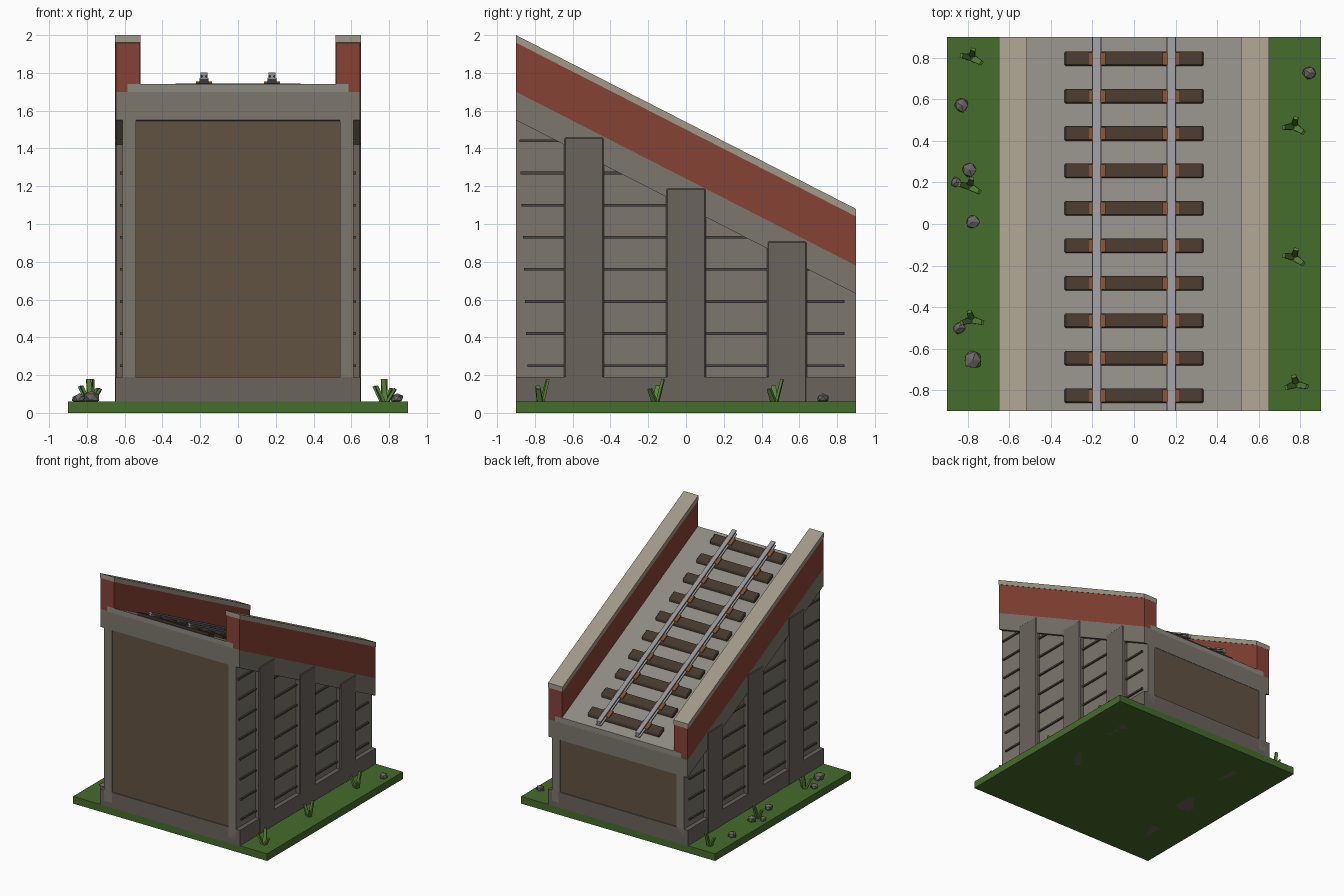
import bpy, bmesh, math, random
from mathutils import Vector, Matrix

if "Cube" in bpy.data.objects:
    bpy.data.objects.remove(bpy.data.objects["Cube"])
random.seed(4)
K = 0.92 / 1.8                      # ramp slope


def line(y):
    return 2.0 - K * (y + 0.9)      # height of the parapet top at y


def mat(name, r, g, b):
    m = bpy.data.materials.new(name)
    m.diffuse_color = (r, g, b, 1)
    m.use_nodes = True
    m.node_tree.nodes["Principled BSDF"].inputs["Base Color"].default_value = m.diffuse_color
    return m


GRASS = mat("grass", 0.06, 0.15, 0.025)
BLADE = mat("blade", 0.10, 0.23, 0.04)
CONC = mat("concrete", 0.27, 0.255, 0.225)
DARK = mat("dark_concrete", 0.145, 0.125, 0.11)
WALL = mat("wall_concrete", 0.20, 0.18, 0.15)
JOINT = mat("joint", 0.07, 0.06, 0.05)
EARTH = mat("earth", 0.12, 0.085, 0.055)
BRICK = mat("brick", 0.24, 0.055, 0.035)
CAP = mat("cap_stone", 0.36, 0.32, 0.25)
WOOD = mat("wood", 0.06, 0.04, 0.026)
RUST = mat("rust", 0.22, 0.08, 0.03)
STEEL = mat("steel", 0.30, 0.30, 0.32)
ROCK = mat("rock", 0.15, 0.135, 0.13)


def finish(name, bm, material, bevel=0):
    bmesh.ops.recalc_face_normals(bm, faces=bm.faces)
    me = bpy.data.meshes.new(name)
    bm.to_mesh(me)
    bm.free()
    me.materials.append(material)
    ob = bpy.data.objects.new(name, me)
    bpy.context.collection.objects.link(ob)
    if bevel:
        b = ob.modifiers.new("bevel", 'BEVEL')
        b.width, b.segments = bevel, 1
    return ob


def prism(name, pts, y0, y1, material, shear=True, bevel=0):
    """Extrude an (x, z) profile along y; sheared profiles follow the ramp."""
    bm = bmesh.new()
    ends = [[bm.verts.new((x, y, z + (line(y) if shear else 0))) for x, z in pts]
            for y in (y0, y1)]
    n = len(pts)
    for ring in ends:
        bm.faces.new(ring)
    for i in range(n):
        j = (i + 1) % n
        bm.faces.new((ends[0][i], ends[0][j], ends[1][j], ends[1][i]))
    return finish(name, bm, material, bevel)


def rect(x0, x1, z0, z1):
    return [(x0, z0), (x1, z0), (x1, z1), (x0, z1)]


def box(name, x0, x1, y0, y1, z0, z1, material, bevel=0):
    return prism(name, rect(x0, x1, z0, z1), y0, y1, material, False, bevel)


def side_profile(name, x0, x1, y0, y1, z0, drop, material):
    """Flat-bottomed block whose top follows the ramp, drop below the parapet."""
    bm = bmesh.new()
    ring = [(y0, z0), (y1, z0), (y1, line(y1) - drop), (y0, line(y0) - drop)]
    f = bm.faces.new([bm.verts.new((x0, y, z)) for y, z in ring])
    ext = bmesh.ops.extrude_face_region(bm, geom=[f])
    bmesh.ops.translate(bm, vec=(x1 - x0, 0, 0),
                        verts=[v for v in ext['geom'] if isinstance(v, bmesh.types.BMVert)])
    return finish(name, bm, material)


# ground and main mass
box("ground", -0.9, 0.9, -0.9, 0.9, 0, 0.06, GRASS)
box("plinth", -0.648, 0.648, -0.9, 0.9, 0.055, 0.19, DARK)
side_profile("earth_core", -0.55, 0.55, -0.892, 0.892, 0.1, 0.44, EARTH)
prism("slope_band", rect(-0.645, 0.645, -0.45, -0.30), -0.9, 0.9, WALL)
prism("deck", rect(-0.585, 0.585, -0.31, -0.26), -0.9, 0.9, CONC)

for s, side in ((-1, "left"), (1, "right")):
    # side wall, brick parapet and cap
    a, b = sorted((s * 0.54, s * 0.612))
    side_profile(side + "_wall", a, b, -0.9, 0.9, 0.1, 0.44, WALL)
    a, b = sorted((s * 0.52, s * 0.645))
    prism(side + "_brick_parapet", rect(a, b, -0.302, -0.035), -0.899, 0.899, BRICK)
    a, b = sorted((s * 0.515, s * 0.65))
    prism(side + "_cap", rect(a, b, -0.04, 0), -0.9, 0.9, CAP)
    # pilasters
    for i, (yc, top) in enumerate(((-0.54, 1.46), (0, 1.19), (0.535, 0.91))):
        a, b = sorted((s * 0.49, s * 0.65))
        box(f"{side}_pilaster_{i}", a, b, yc - 0.105, yc + 0.105, 0, top, DARK, 0.008)
    # horizontal joints, stopping at the sloping band
    for i in range(8):
        z = 0.25 + 0.17 * i
        y1 = min(0.84, (1.55 - z) / K - 0.9 + 0.02)
        a, b = sorted((s * 0.60, s * 0.625))
        box(f"{side}_joint_{i}", a, b, -0.84 - 0.006 * i, y1, z - 0.007, z + 0.007, JOINT)
    # rail with an I-shaped section
    half = [(0.023, 0.026), (0.023, 0.033), (0.009, 0.038), (0.009, 0.046), (0.019, 0.05), (0.019, 0.062)]
    sec = half + [(-x, z) for x, z in reversed(half)]
    prism(side + "_rail", [(s * 0.18 + x, z - 0.26) for x, z in sec], -0.9, 0.9, STEEL)

# sleepers and rail plates
for i in range(10):
    y = -0.825 + 0.18 * i
    prism(f"sleeper_{i}", rect(-0.335, 0.335, -0.265, -0.232), y - 0.035, y + 0.035, WOOD, bevel=0.007)
    for s in (-1, 1):
        prism(f"rail_plate_{i}_{s}", rect(s * 0.18 - 0.042, s * 0.18 + 0.042, -0.236, -0.222),
              y - 0.03, y + 0.03, RUST)

# grass tufts: leaning tapered blades
for i, (x, y) in enumerate(((-0.78, 0.8), (-0.79, 0.18), (-0.78, -0.46),
                            (0.77, 0.47), (0.77, -0.16), (0.78, -0.77))):
    bm = bmesh.new()
    for k, (ang, h, lean) in enumerate(((90, 0.13, 0.25), (185, 0.10, 0.45), (-25, 0.09, 0.55))):
        ang = math.radians(ang + random.uniform(-20, 20))
        m = (Matrix.Translation((x, y, 0.055)) @ Matrix.Rotation(ang, 4, 'Z')
             @ Matrix.Rotation(lean, 4, 'Y') @ Matrix.Translation((0.008, 0, h / 2))
             @ Matrix.Diagonal((0.014, 0.032, h, 1)))
        vs = bmesh.ops.create_cube(bm, size=1)['verts']
        for v in vs:
            if v.co.z > 0:
                v.co.y *= 0.7
        bmesh.ops.transform(bm, matrix=m, verts=vs)
    finish(f"grass_tuft_{i}", bm, BLADE)

# stones
for i, (x, y, r) in enumerate(((-0.83, 0.57, 0.036), (-0.79, 0.26, 0.036), (-0.855, 0.20, 0.028),
                               (-0.775, 0.01, 0.036), (-0.84, -0.5, 0.032),
                               (-0.775, -0.655, 0.046), (0.845, 0.725, 0.036))):
    bm = bmesh.new()
    bmesh.ops.create_icosphere(bm, subdivisions=1, radius=r)
    for v in bm.verts:
        v.co *= random.uniform(0.85, 1.15)
        v.co.z *= 0.8
    bmesh.ops.translate(bm, vec=Vector((x, y, 0.06 + r * 0.5)), verts=bm.verts)
    finish(f"stone_{i}", bm, ROCK)
